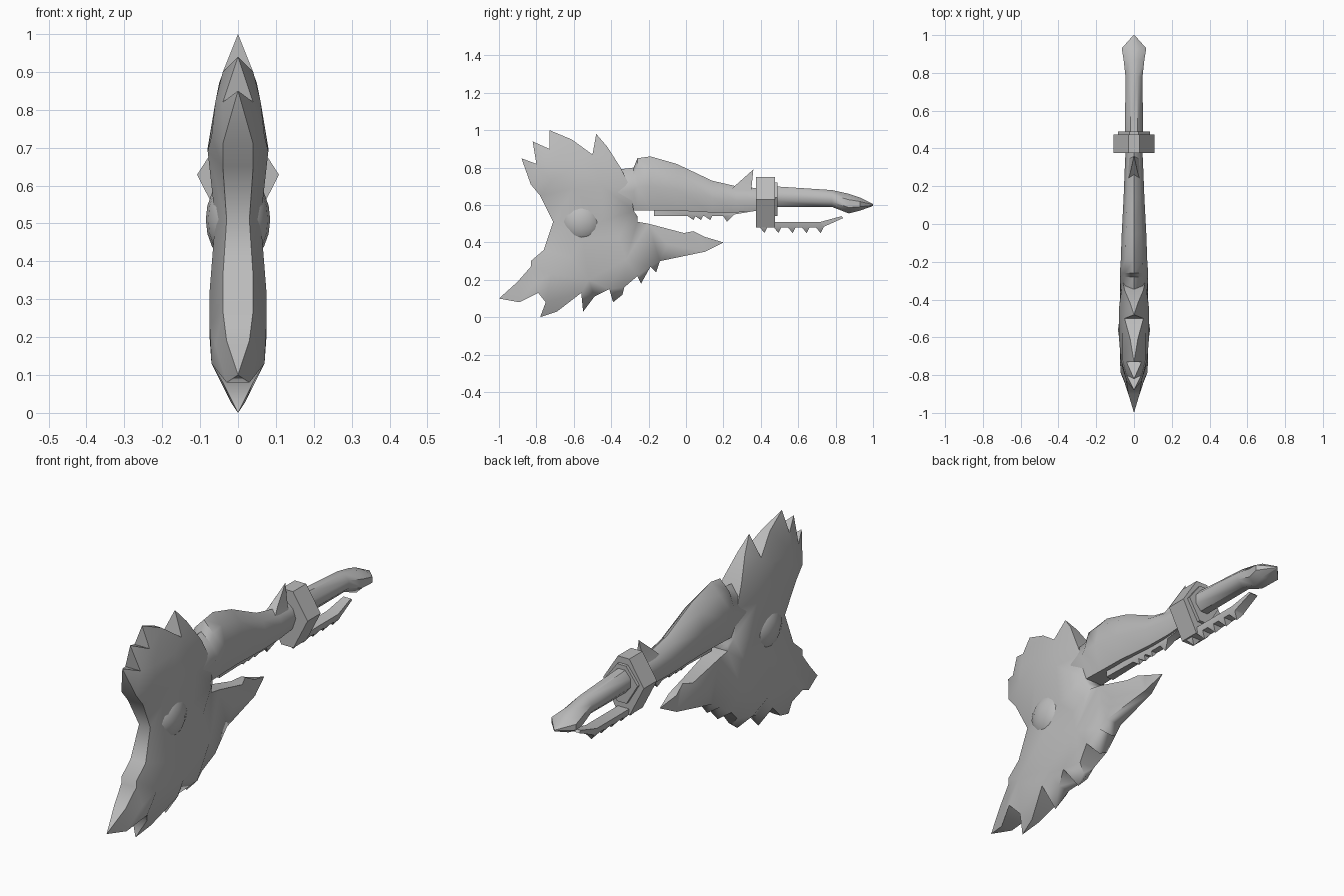
import bpy
import bmesh
from mathutils import Vector, Matrix
from mathutils.geometry import delaunay_2d_cdt
from math import radians

UNIT = 0.01  # coordinates below are written in hundredths

cube = bpy.data.objects.get("Cube")
if cube:
    bpy.data.objects.remove(cube, do_unlink=True)

# One grey metal for the whole weapon
GREY = (0.5, 0.5, 0.5, 1)
metal = bpy.data.materials.new("grey metal")
metal.use_nodes = True
metal.diffuse_color = GREY
metal.node_tree.nodes["Principled BSDF"].inputs["Base Color"].default_value = GREY


def finish(name, bm, sharp_angle):
    """Clean the mesh, link it as an object and smooth its soft edges."""
    bmesh.ops.remove_doubles(bm, verts=bm.verts, dist=0.01)
    bmesh.ops.recalc_face_normals(bm, faces=bm.faces)
    bmesh.ops.scale(bm, vec=Vector((UNIT, UNIT, UNIT)), verts=bm.verts)
    mesh = bpy.data.meshes.new(name)
    bm.to_mesh(mesh)
    bm.free()
    mesh.materials.append(metal)
    obj = bpy.data.objects.new(name, mesh)
    bpy.context.collection.objects.link(obj)
    bpy.ops.object.select_all(action='DESELECT')
    obj.select_set(True)
    bpy.context.view_layer.objects.active = obj
    bpy.ops.object.shade_smooth_by_angle(angle=radians(sharp_angle))
    return obj


def blade(name, rim, ridge=(), sharp_angle=45):
    """Two mirrored sides filled from (y, z, half thickness) points."""
    points = list(rim) + list(ridge)
    flat = [Vector((y, z)) for y, z, _ in points]
    result = delaunay_2d_cdt(flat, [], [list(range(len(rim)))], 1, 0.0001)
    coords, faces, origins = result[0], result[2], result[3]
    depth = [points[o[0]][2] if o else 0 for o in origins]
    bm = bmesh.new()
    left, right = [
        [bm.verts.new((side * d, c.x, c.y)) for c, d in zip(coords, depth)]
        for side in (1, -1)]
    for face in faces:
        bm.faces.new([left[i] for i in face])
        bm.faces.new([right[i] for i in reversed(face)])
    # Close the rim between the two sides
    for edge in [e for e in bm.edges if e.is_boundary and e.verts[0] in left]:
        a, b = (left.index(v) for v in edge.verts)
        bm.faces.new((left[a], left[b], right[b], right[a]))
    bmesh.ops.dissolve_degenerate(bm, dist=0.01, edges=bm.edges)
    return finish(name, bm, sharp_angle)


def loft(name, half_section, stations, sharp_angle=35):
    """Sweep a mirrored section through (y, top, bottom, half width) stations."""
    section = half_section + [(-x, h) for x, h in reversed(half_section) if x > 0]
    count = len(section)
    bm = bmesh.new()
    rings = [[bm.verts.new((x * w, y, low + h * (top - low))) for x, h in section]
             for y, top, low, w in stations]
    for a, b in zip(rings, rings[1:]):
        for i in range(count):
            j = (i + 1) % count
            bm.faces.new((a[i], a[j], b[j], b[i]))
    bm.faces.new(rings[0])
    bm.faces.new(rings[-1])
    return finish(name, bm, sharp_angle)


# Head: spiked crown, waist and toothed lower blade
crown_rim = [
    (-71, 51, 3), (-78, 65, 4), (-83, 71, 4), (-88, 85, 0), (-80, 82, 4),
    (-82, 94, 0), (-73, 90, 4), (-73, 100, 0), (-61, 95, 2), (-50, 87, 5),
    (-48, 98, 0), (-42, 91, 2), (-35, 80, 5), (-30, 70, 6), (-28, 57, 6),
    (-26, 54, 4)]
lower_rim = [
    (-26, 51, 4), (-20, 50, 4), (-1, 45, 3), (4, 46, 1), (10, 43, 2),
    (20, 40, 0), (10, 35, 2), (-14, 30, 4), (-16, 24, 0), (-19, 27, 5),
    (-24, 18, 0), (-26, 22, 6), (-33, 16, 4), (-34, 12, 1), (-39, 8, 0),
    (-41, 15, 7), (-49, 11, 3), (-55, 3, 0), (-56, 13, 7), (-69, 3, 2),
    (-78, 0, 0), (-75, 8, 4), (-79, 13, 7), (-89, 8, 3), (-100, 10, 0),
    (-90, 19, 3), (-83, 27, 4), (-83, 30, 4), (-76, 36, 4)]
ridge = [
    (-72, 73, 7), (-60, 69, 8), (-45, 70, 8), (-57, 82, 6), (-72, 82, 6),
    (-63, 51, 6), (-45, 51, 6), (-55, 42, 6), (-62, 32, 7.5), (-72, 23, 7.5),
    (-52, 20, 7.5), (-32, 31, 7.5), (-36, 43, 6), (-81, 18, 6), (-10, 39, 5)]
blade("axe_head", crown_rim + lower_rim, ridge, 60)

# Round boss through the waist
bm = bmesh.new()
bmesh.ops.create_uvsphere(
    bm, u_segments=16, v_segments=10, radius=1,
    matrix=Matrix.Translation((0, -56, 51)) @ Matrix.Diagonal((8.5, 12, 12, 1)))
finish("waist_boss", bm, 45)

# Barrel-like shaft between the head and the collar
shaft_section = [(0, 1), (0.65, 0.82), (1, 0.45), (0.6, 0)]
loft("shaft", shaft_section, [
    (-42, 76, 60, 5), (-36, 79, 57, 7), (-28, 80, 57, 7.5), (-26, 85, 57, 7.5),
    (-19, 86, 57, 7), (-5, 82, 57, 6.5), (14, 73, 56, 5.5), (27, 70, 56, 5),
    (38, 69, 57, 4.5)], 50)
blade("rear_fin", [(24, 68, 3), (27, 71, 2), (36, 79, 0), (35, 69, 2), (35, 66, 3)])

# Saw strip under the shaft
saw = [(-17, 58, 2), (-17, 54, 2)]
for y in (4, 8, 13):
    saw += [(y - 3, 54, 1.5), (y, 52, 0), (y + 1, 54, 1.5)]
blade("saw_strip", saw + [(20, 54, 1.5), (22, 51, 0), (26, 55, 2), (38, 57, 2), (38, 60, 2)])

# Collar and its stepped back plate
collar_section = [(0.28, 1), (1, 0.55), (0.3, 0)]
loft("collar", collar_section, [(37.5, 75, 48, 10.8), (47.5, 75, 48, 10.8)])
loft("collar_plate", collar_section, [(47, 72, 54, 8.5), (49, 72, 54, 8.5)])

# Grip with a pointed pommel
grip_section = [(0.4, 1), (1, 0.7), (1, 0.3), (0.4, 0)]
loft("grip", grip_section, [
    (47, 70, 59, 4.8), (78, 68, 59, 4.5), (87, 66, 55.5, 5.5),
    (93, 64, 57, 6.5), (100, 60.5, 59.5, 0.3)], 45)

# Toothed guard bar below the grip
guard = [(38, 51, 3), (72, 51, 3), (83, 54, 2), (84, 53, 2), (74, 48.5, 2.5)]
for i in range(5):
    y = 72 - i * 7.5
    guard += [(y + 1.5, 48, 2.5), (y, 45, 0), (y - 2.5, 48, 2.5)]
blade("toothed_guard", guard + [(38, 48, 3)])
